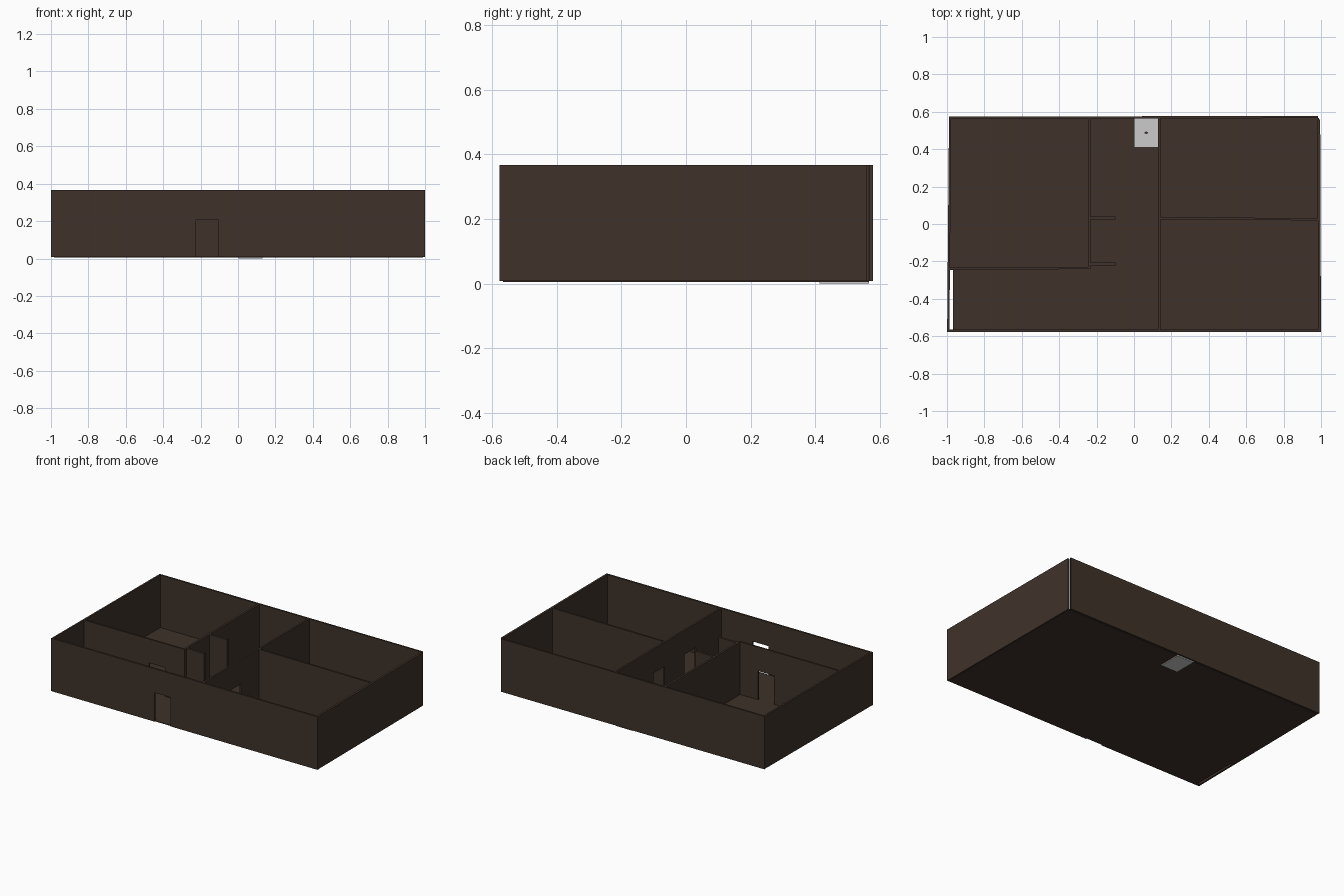
import bpy, bmesh
from mathutils import Vector

if "Cube" in bpy.data.objects:
    bpy.data.objects.remove(bpy.data.objects["Cube"])

Z0, TOP, DOOR = 0.008, 0.367, 0.205


def material(name, rgb):
    m = bpy.data.materials.new(name)
    m.diffuse_color = (*rgb, 1)
    m.use_nodes = True
    m.node_tree.nodes["Principled BSDF"].inputs["Base Color"].default_value = m.diffuse_color
    return m


BROWN = material("dark_brown", (0.05, 0.032, 0.023))


def prism(name, pts, offset, mat):
    """Extrude a closed outline along an offset vector."""
    bm = bmesh.new()
    face = bm.faces.new([bm.verts.new(p) for p in pts])
    out = bmesh.ops.extrude_face_region(bm, geom=[face])
    moved = [g for g in out["geom"] if isinstance(g, bmesh.types.BMVert)]
    bmesh.ops.translate(bm, verts=moved, vec=offset)
    bmesh.ops.recalc_face_normals(bm, faces=bm.faces)
    me = bpy.data.meshes.new(name)
    bm.to_mesh(me)
    bm.free()
    ob = bpy.data.objects.new(name, me)
    bpy.context.collection.objects.link(ob)
    if mat:
        me.materials.append(mat)
    return ob


def wall(name, a, b, t=0.012, doors=()):
    """Wall centred on line a-b; doors are (start, end) distances from a."""
    a, b = Vector((*a, 0)), Vector((*b, 0))
    d = (b - a).normalized()
    n = Vector((-d.y, d.x, 0)) * t
    prof = [(0, Z0)]
    for s, e in doors:
        prof += [(s, Z0), (s, DOOR), (e, DOOR), (e, Z0)]
    length = (b - a).length
    prof += [(length, Z0), (length, TOP), (0, TOP)]
    pts = [a + d * u - n / 2 + Vector((0, 0, z)) for u, z in prof]
    return prism(name, pts, n, BROWN)


# Outer walls
wall("front_wall", (-1, -0.57), (1, -0.57), 0.013, [(0.775, 0.895)])
wall("back_wall", (-0.99, 0.568), (0.985, 0.572), 0.012)
wall("left_wall", (-0.993, -0.57), (-0.983, 0.57), 0.012)
wall("right_wall", (0.992, -0.57), (0.988, 0.56), 0.015)

# Inner walls
wall("bedroom_side_wall", (-0.239, -0.235), (-0.239, 0.568), 0.014)
wall("bedroom_front_wall", (-0.985, -0.239), (-0.232, -0.235), 0.012, [(0.485, 0.605)])
wall("hall_wall", (0.135, -0.565), (0.135, 0.568), 0.012,
     [(0.275, 0.395), (0.61, 0.73)])
wall("dividing_wall", (0.14, 0.031), (0.985, 0.025), 0.012)
for i, y in enumerate((-0.214, 0.032)):
    wall(f"closet_stub_{i + 1}", (-0.235, y), (-0.1, y), 0.015)

# Floor, leaving the slit along the front left wall and the shower recess
fl = [(-0.967, -0.566), (0.99, -0.566), (0.99, 0.566), (0.13, 0.566),
      (0.13, 0.412), (0.003, 0.412), (0.003, 0.566), (-0.985, 0.566),
      (-0.985, -0.24), (-0.967, -0.24)]
prism("floor", [(x, y, 0.005) for x, y in fl], Vector((0, 0, 0.005)), BROWN)

# Shower tray and drain
tray = [(0.003, 0.412), (0.13, 0.412), (0.13, 0.566), (0.003, 0.566)]
prism("shower_tray", [(x, y, 0) for x, y in tray], Vector((0, 0, 0.011)), None)
bpy.ops.mesh.primitive_cylinder_add(vertices=16, radius=0.01, depth=0.002,
                                    location=(0.065, 0.488, 0.011))
drain = bpy.context.object
drain.name = "shower_drain"
drain.scale.y = 0.6
drain.data.materials.append(BROWN)
